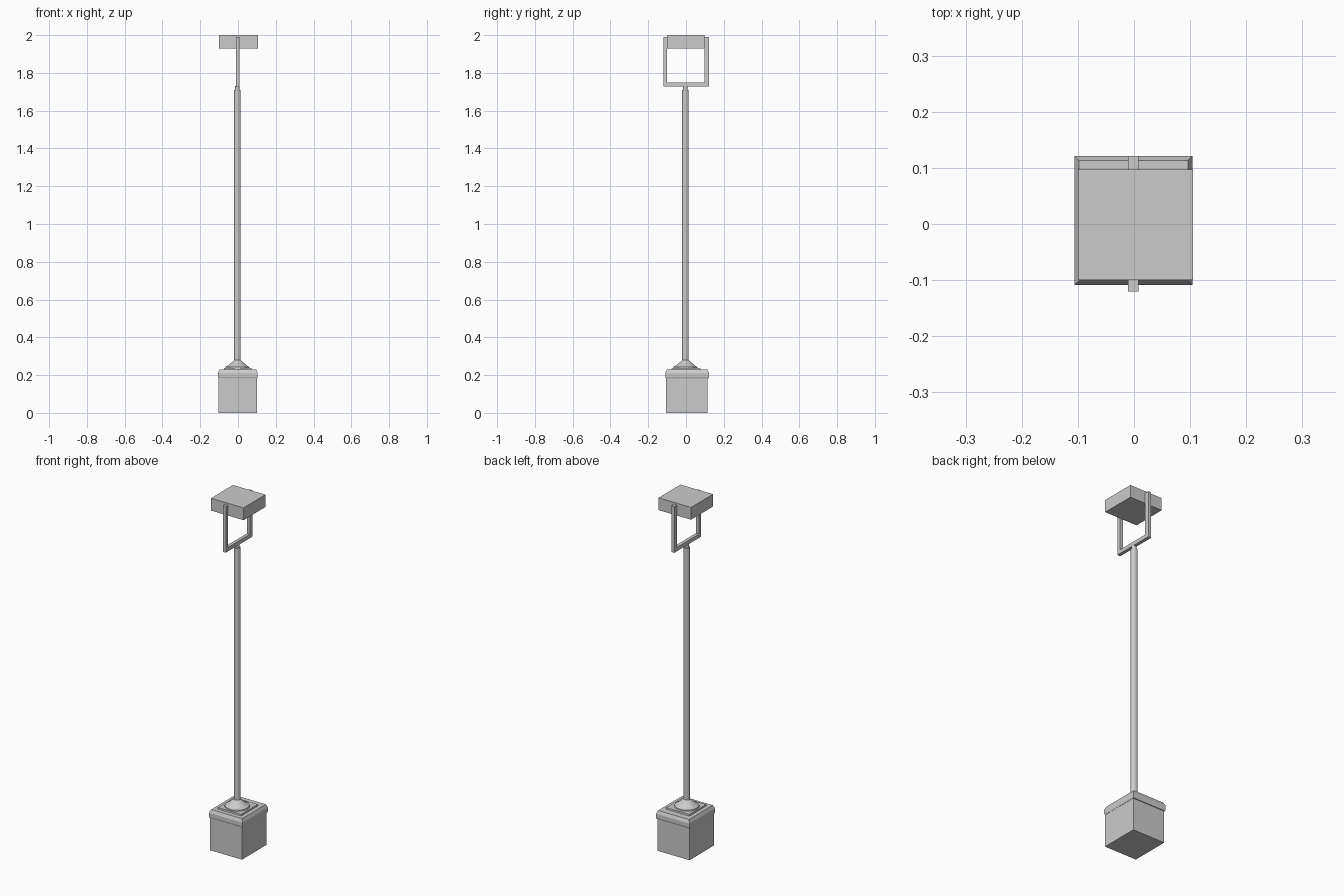
import bpy, bmesh, math

if "Cube" in bpy.data.objects:
    bpy.data.objects.remove(bpy.data.objects["Cube"])


def finish(bm, name):
    bmesh.ops.recalc_face_normals(bm, faces=bm.faces)
    mesh = bpy.data.meshes.new(name)
    bm.to_mesh(mesh)
    bm.free()
    obj = bpy.data.objects.new(name, mesh)
    bpy.context.collection.objects.link(obj)
    return obj


def loft(name, rings):
    """Closed solid skinned through a list of point rings."""
    bm = bmesh.new()
    loops = [[bm.verts.new(p) for p in ring] for ring in rings]
    n = len(loops[0])
    for a, b in zip(loops, loops[1:]):
        for i in range(n):
            j = (i + 1) % n
            bm.faces.new((a[i], a[j], b[j], b[i]))
    bm.faces.new(loops[0])
    bm.faces.new(loops[-1])
    return finish(bm, name)


def rect(x0, x1, y0, y1, z):
    return [(x0, y0, z), (x1, y0, z), (x1, y1, z), (x0, y1, z)]


def box(name, x0, x1, y0, y1, z0, z1):
    return loft(name, [rect(x0, x1, y0, y1, z0), rect(x0, x1, y0, y1, z1)])


def turned(name, profile, sides, cx=-0.003, cy=-0.003):
    def ring(r, z):
        return [(cx + r * math.cos(math.tau * (i + 0.5) / sides),
                 cy + r * math.sin(math.tau * (i + 0.5) / sides), z) for i in range(sides)]
    return loft(name, [ring(r, z) for r, z in profile])


# square plinth with an overhanging, sloped cap
box("plinth", -0.102, 0.1, -0.107, 0.114, 0.0, 0.184)
cap_profile = [(0.003, 0.182), (0.0, 0.19), (0.0, 0.212), (0.008, 0.23)]
loft("plinth_cap", [rect(-0.106 + d, 0.104 - d, -0.109 + d, 0.121 - d, z)
                    for d, z in cap_profile])

# raised plate and flared foot
loft("foot_plate", [rect(-0.076, 0.074, -0.077, 0.077, 0.228),
                    rect(-0.074, 0.072, -0.075, 0.075, 0.238)])
turned("flared_foot", [(0.066, 0.236), (0.064, 0.244), (0.052, 0.25),
                       (0.034, 0.265), (0.017, 0.28)], 16)

# pole and narrow neck
turned("pole", [(0.018, 0.275), (0.018, 1.71)], 12)
turned("neck", [(0.012, 1.705), (0.012, 1.73)], 12)

# U-shaped bracket: one profile extruded across x
outline = [(-0.12, 1.727), (0.121, 1.727), (0.121, 1.99), (0.097, 1.99),
           (0.097, 1.749), (-0.1, 1.749), (-0.1, 1.99), (-0.12, 1.99)]
bm = bmesh.new()
face = bm.faces.new([bm.verts.new((-0.011, y, z)) for y, z in outline])
ext = bmesh.ops.extrude_face_region(bm, geom=[face])
bmesh.ops.translate(bm, vec=(0.019, 0, 0),
                    verts=[v for v in ext["geom"] if isinstance(v, bmesh.types.BMVert)])
finish(bm, "bracket")

# hammer-like block held between the arms
box("head_block", -0.1, 0.105, -0.1, 0.097, 1.93, 2.0)
